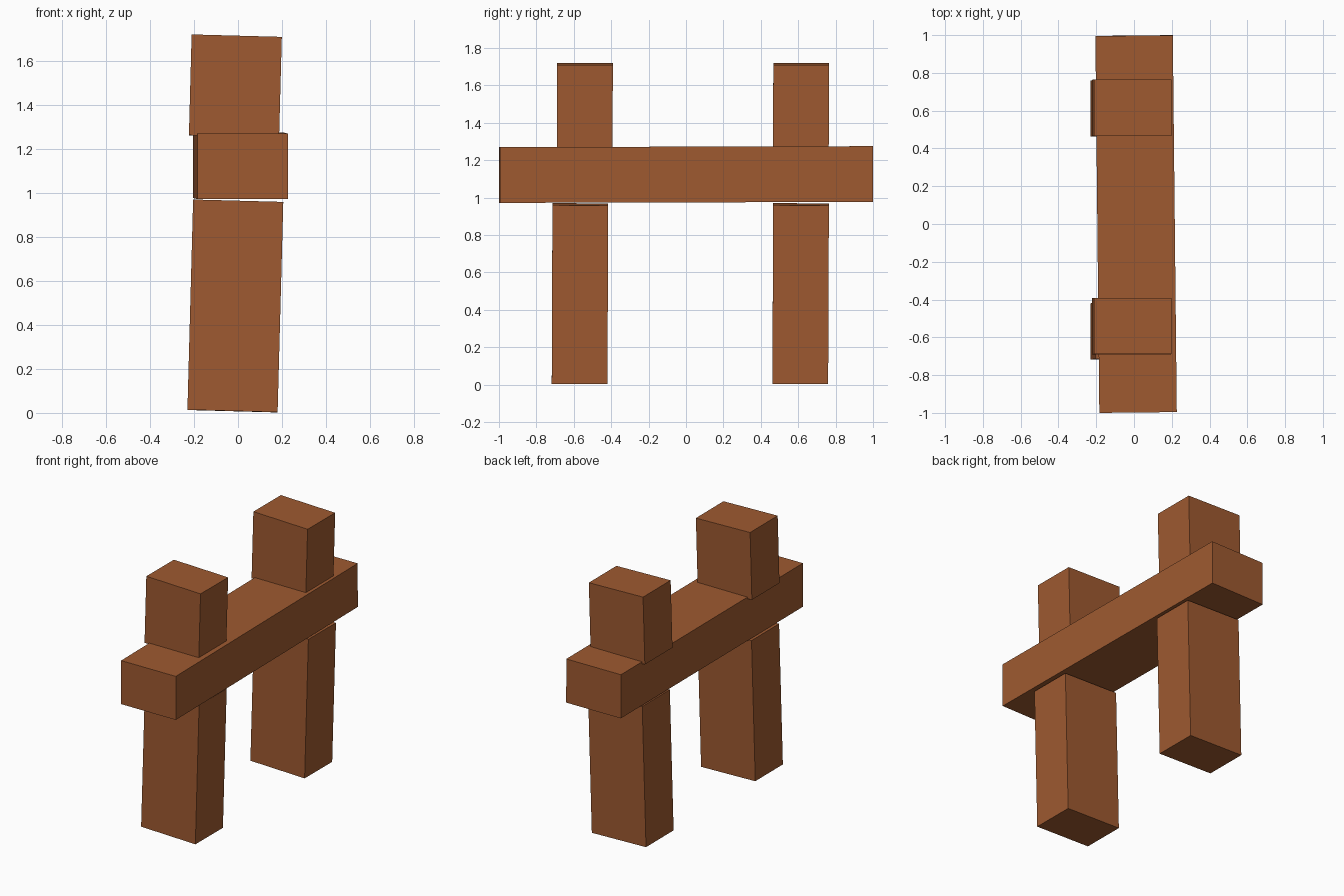
import bpy
import bmesh
from mathutils import Matrix, Euler

cube = bpy.data.objects.get("Cube")
if cube:
    bpy.data.objects.remove(cube, do_unlink=True)

# Single brown wood colour
WOOD = (0.345, 0.102, 0.030, 1.0)
wood = bpy.data.materials.new("brown wood")
wood.use_nodes = True
wood.diffuse_color = WOOD
wood.node_tree.nodes["Principled BSDF"].inputs["Base Color"].default_value = WOOD


def block(name, centre, size, tilt):
    """Flat-faced timber of the given size, tilted (radians) about its centre."""
    bm = bmesh.new()
    bmesh.ops.create_cube(bm, size=1.0, matrix=Matrix.Diagonal((*size, 1.0)))
    mesh = bpy.data.meshes.new(name)
    bm.to_mesh(mesh)
    bm.free()
    mesh.materials.append(wood)
    obj = bpy.data.objects.new(name, mesh)
    obj.location = centre
    obj.rotation_euler = Euler(tilt)
    bpy.context.collection.objects.link(obj)
    return obj


WIDTH, DEPTH = 0.41, 0.298
LEAN = (-0.004, 0.027, 0.0)   # posts lean slightly towards the left side

# Legs below the beam and short posts above it
for end, leg_y, post_y in (("front", -0.567, -0.541), ("back", 0.613, 0.615)):
    block(f"{end}_leg", (-0.012, leg_y, 0.486), (WIDTH, DEPTH, 0.956), LEAN)
    block(f"{end}_upper_post", (-0.012, post_y, 1.485), (WIDTH, DEPTH, 0.458), LEAN)

# Long beam, turned slightly off the y axis
block("cross_beam", (0.011, 0.0, 1.123), (WIDTH, 1.995, DEPTH), (0.0025, 0.0, 0.0105))
